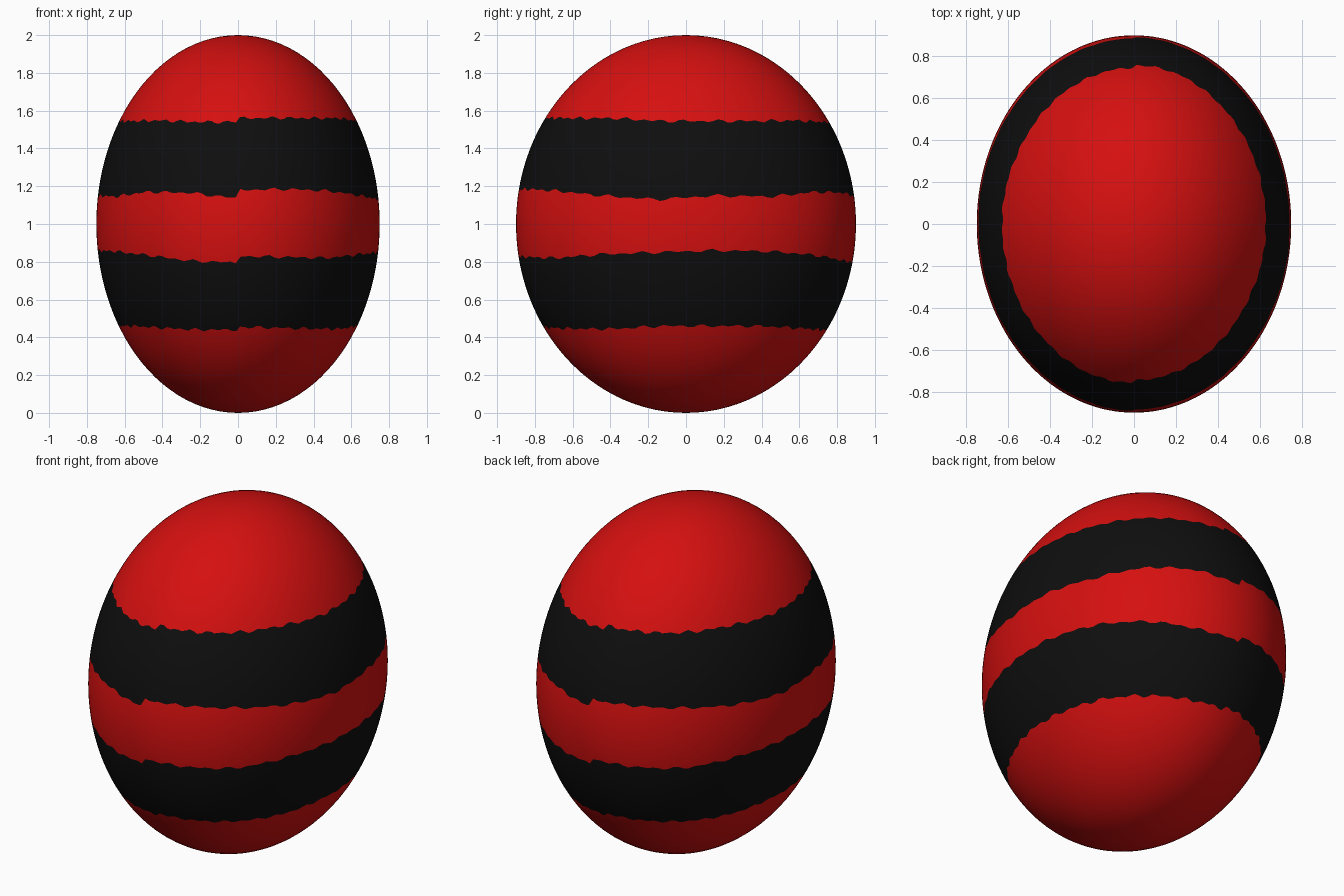
import bpy, bmesh
from math import pi, sin, cos, acos, degrees

cube = bpy.data.objects.get("Cube")
if cube:
    bpy.data.objects.remove(cube, do_unlink=True)


def make_material(name, colour):
    mat = bpy.data.materials.new(name)
    mat.use_nodes = True
    mat.diffuse_color = colour
    mat.node_tree.nodes["Principled BSDF"].inputs["Base Color"].default_value = colour
    return mat


RED = make_material("glossy red", (0.67, 0.005, 0.005, 1))
BLACK = make_material("stripe black", (0.0045, 0.0045, 0.0045, 1))

HALF_X, HALF_Y, HALF_Z = 0.75, 0.9, 1.0
SEGMENTS = 180
ROWS = (16, 10, 10, 10, 16)   # rows in each zone, top to bottom

# Stripe edges, top to bottom: mean height and hundredths of drift every
# 20 degrees over half a turn (the pattern repeats on the other half)
EDGES = [
    (1.55, (1, 1.2, 1, 1, -0.5, -0.5, -0.5, -0.2, -1, -1)),
    (1.16, (2, 2.5, 1.5, -1, -3, -1, -1.5, 1, 0.5, -2.5)),
    (0.83, (0, -0.5, -1, 1, 2, 3, 2.5, 0.5, -2.5, -3.5)),
    (0.45, (0.5, 0, -0.5, -0.5, 1, 1, 1, 0, -1, -1)),
]


def edge_height(edge, k, turn):
    """Ragged height of stripe edge k at an angle around the egg."""
    mean, drift = edge
    turn %= pi
    pos = degrees(turn) / 20
    i = min(int(pos), len(drift) - 2)
    slow = drift[i] + (drift[i + 1] - drift[i]) * (pos - i)
    ragged = 0.6 * sin(46 * turn + 2 * k) + 0.4 * sin(29 * turn + k)
    return mean + 0.01 * (slow + ragged)


def column(turn):
    """Polar angles down one side, with rows following the stripe edges."""
    keys = [0] + [acos(edge_height(e, k, turn) - 1) for k, e in enumerate(EDGES)] + [pi]
    angles = []
    for a, b, n in zip(keys, keys[1:], ROWS):
        angles += [a + (b - a) * j / n for j in range(n)]
    return angles[1:]


# Egg shell: columns of vertices between two shared poles
bm = bmesh.new()
top = bm.verts.new((0, 0, 2 * HALF_Z))
bottom = bm.verts.new((0, 0, 0))
columns = []
for s in range(SEGMENTS):
    turn = 2 * pi * (s + 0.5) / SEGMENTS
    ring = [bm.verts.new((HALF_X * sin(p) * sin(turn),
                          -HALF_Y * sin(p) * cos(turn),
                          HALF_Z * (1 + cos(p)))) for p in column(turn)]
    columns.append([top] + ring + [bottom])

# Zones alternate red and black from the top down
zone_of_row = [z for z, n in enumerate(ROWS) for _ in range(n)]
for s, left in enumerate(columns):
    right = columns[(s + 1) % SEGMENTS]
    for r, zone in enumerate(zone_of_row):
        corners = (left[r], left[r + 1], right[r + 1], right[r])
        face = bm.faces.new(list(dict.fromkeys(corners)))
        face.material_index = zone % 2
        face.smooth = True
bmesh.ops.recalc_face_normals(bm, faces=bm.faces)

mesh = bpy.data.meshes.new("striped_egg_shell")
bm.to_mesh(mesh)
bm.free()
mesh.materials.append(RED)
mesh.materials.append(BLACK)
egg = bpy.data.objects.new("striped_egg_shell", mesh)
bpy.context.collection.objects.link(egg)
